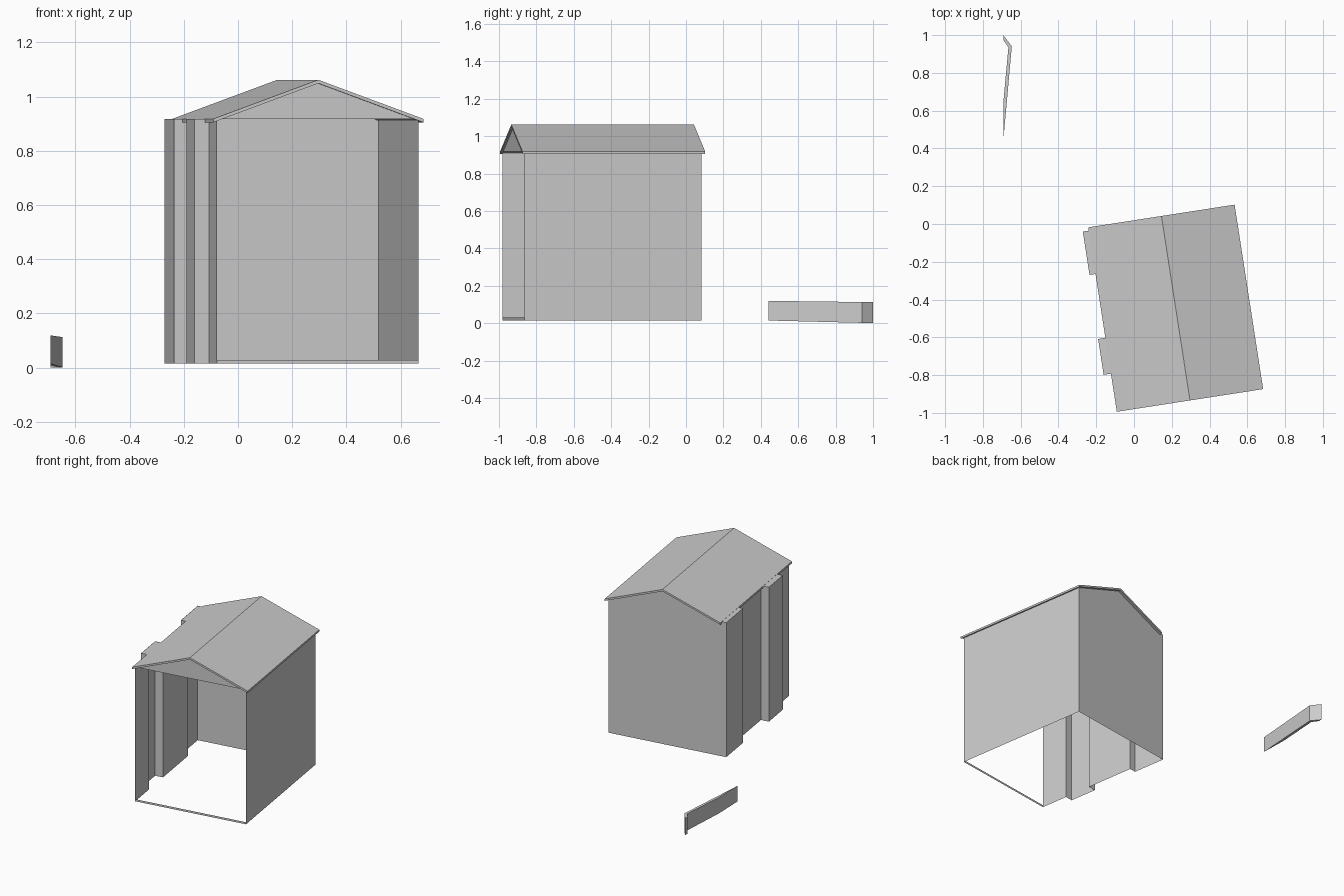
import bpy, math

if "Cube" in bpy.data.objects:
    bpy.data.objects.remove(bpy.data.objects["Cube"])

ANGLE = math.radians(8.8)
FLOOR, EAVE, RIDGE = 0.015, 0.918, 1.062
W, D = 0.784, 0.988            # roof width and depth
LIP = 0.013                    # roof thickness


def at(u, v, z):
    """Hut coordinates (front-left roof corner as origin) to world."""
    c, s = math.cos(ANGLE), math.sin(ANGLE)
    return (-0.091 + u * c - v * s, -0.994 + u * s + v * c, z)


def mesh(name, verts, faces):
    me = bpy.data.meshes.new(name)
    me.from_pydata(verts, [], faces)
    me.update()
    ob = bpy.data.objects.new(name, me)
    bpy.context.collection.objects.link(ob)
    return ob


def sheet(name, plan, z0, z1):
    """Vertical sheet following an open plan line."""
    n = len(plan)
    verts = [at(u, v, z) for z in (z0, z1) for u, v in plan]
    return mesh(name, verts, [(i, i + 1, n + i + 1, n + i) for i in range(n - 1)])


def prism(name, low, high):
    """Closed solid between two matching outlines."""
    n = len(low)
    faces = [tuple(reversed(range(n))), tuple(range(n, 2 * n))]
    faces += [(i, (i + 1) % n, n + (i + 1) % n, n + i) for i in range(n)]
    return mesh(name, low + high, faces)


# Walls: right, back, then the left side with its two protruding bays
F, B, R, L = 0.012, 0.97, 0.767, 0.015
walls = [(R, F), (R, B), (-0.032, B), (-0.032, 0.738), (L, 0.738),
         (L, 0.396), (-0.039, 0.396), (-0.039, 0.204), (L, 0.204), (L, F)]
sheet("walls", walls, FLOOR, EAVE)

# Threshold strip across the open front
sheet("threshold", [(L, F), (R, F)], FLOOR, FLOOR + 0.014)

# Flat ceiling, also capping the bays
mesh("ceiling", [at(u, v, EAVE - 0.001) for u, v in walls],
     [tuple(range(len(walls)))])

# Gable ends
for name, v in (("front_gable", F), ("back_gable", B)):
    mesh(name, [at(L, v, EAVE - 0.001), at(R, v, EAVE - 0.001),
                at(W / 2, v, RIDGE - LIP)], [(0, 1, 2)])

# Thin pitched roof
section = [(0, EAVE - LIP), (W / 2, RIDGE - LIP), (W, EAVE - LIP),
           (W, EAVE), (W / 2, RIDGE), (0, EAVE)]
fr = [at(u, 0, z) for u, z in section]
bk = [at(u, D, z) for u, z in section]
rf = [(0, 1, 4, 5), (1, 2, 3, 4), (6, 11, 10, 7), (7, 10, 9, 8)]
rf += [(i, i + 6, (i + 1) % 6 + 6, (i + 1) % 6) for i in range(6)]
mesh("roof", fr + bk, rf)

# Separate low kerb piece, bent at the back and slightly tilted
kerb = [(-0.692, 0.44), (-0.647, 0.94), (-0.692, 1.0),
        (-0.692, 0.975), (-0.665, 0.935), (-0.692, 0.64)]
tilt = [0.014 * (1 - y) / 0.56 for x, y in kerb]
prism("kerb", [(x, y, t) for (x, y), t in zip(kerb, tilt)],
      [(x, y, 0.112 + 0.5 * t) for (x, y), t in zip(kerb, tilt)])
